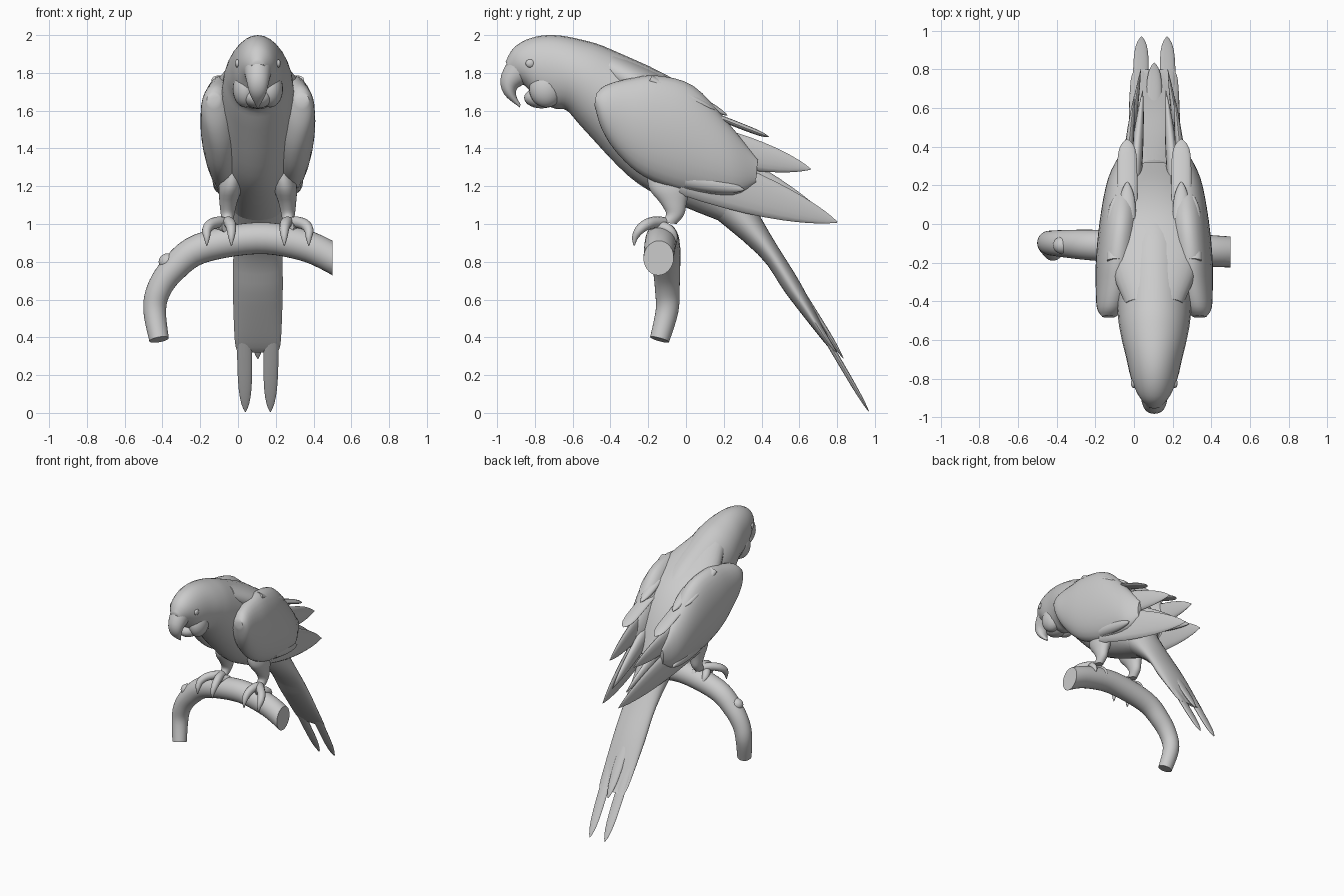
import bpy, bmesh, math
from mathutils import Vector

if "Cube" in bpy.data.objects:
    bpy.data.objects.remove(bpy.data.objects["Cube"])

AXIS = 0.105  # the bird's own mirror plane


def spline(keys, steps):
    """Catmull-Rom interpolation through tuples of any length."""
    out = []
    for i in range(len(keys) - 1):
        a, b, c, d = keys[max(i - 1, 0)], keys[i], keys[i + 1], keys[min(i + 2, len(keys) - 1)]
        for s in range(steps):
            t = s / steps
            out.append(tuple(q + 0.5 * t * (r - p + t * (2 * p - 5 * q + 4 * r - u + t * (3 * (q - r) + u - p)))
                             for p, q, r, u in zip(a, b, c, d)))
    return out + [tuple(keys[-1])]


def finish(name, bm):
    bmesh.ops.recalc_face_normals(bm, faces=bm.faces)
    me = bpy.data.meshes.new(name)
    bm.to_mesh(me)
    bm.free()
    me.shade_smooth()
    me.set_sharp_from_angle(angle=math.radians(50))
    bpy.context.collection.objects.link(bpy.data.objects.new(name, me))


def skin(rings):
    bm = bmesh.new()
    vs = [[bm.verts.new(p) for p in r] for r in rings]
    n = len(vs[0])
    for a, b in zip(vs, vs[1:]):
        for i in range(n):
            bm.faces.new((a[i], a[(i + 1) % n], b[(i + 1) % n], b[i]))
    bm.faces.new(vs[0])
    bm.faces.new(vs[-1])
    return bm


def ellipse(ty, tz, by, bz, w, cx=0, side=1, n=28):
    """Ring through a top and a bottom point, w = half width, cx = sideways offset."""
    ring = []
    for i in range(n):
        a = 2 * math.pi * i / n
        k = (1 + math.cos(a)) / 2
        ring.append((AXIS + side * (cx + w * math.sin(a)), by + (ty - by) * k, bz + (tz - bz) * k))
    return ring


def loft(name, keys, side=1):
    finish(name, skin([ellipse(*k, side=side) for k in spline(keys, 4)]))


def feather(name, root, tip, h, w, power=2, side=1):
    """Leaf-shaped blade; root and tip = sideways offset, y, z."""
    root, tip = Vector(root), Vector(tip)
    d = tip - root
    up = Vector((0, -d.z, d.y)).normalized()
    rings = []
    for s in range(13):
        t = 1 - (1 - s / 12) ** 2
        f = max(1 - t ** power, 0.02) ** 0.8
        c = root + d * t
        a, b = c + up * h * f, c - up * h * f
        rings.append(ellipse(a.y, a.z, b.y, b.z, w * f, c.x, side, 16))
    finish(name, skin(rings))


def tube(keys, ref, n=16, steps=5):
    """Round tube; key = x, y, z, radius."""
    pts = spline(keys, steps)
    rings = []
    for i, p in enumerate(pts):
        t = Vector(pts[min(i + 1, len(pts) - 1)][:3]) - Vector(pts[max(i - 1, 0)][:3])
        u = t.cross(Vector(ref)).normalized()
        v = t.cross(u).normalized()
        angles = [2 * math.pi * j / n for j in range(n)]
        rings.append([Vector(p[:3]) + p[3] * (u * math.cos(a) + v * math.sin(a)) for a in angles])
    return skin(rings)


def ball(name, loc, size):
    bm = bmesh.new()
    bmesh.ops.create_uvsphere(bm, u_segments=24, v_segments=14, radius=1)
    bmesh.ops.scale(bm, vec=size, verts=bm.verts)
    bmesh.ops.translate(bm, vec=loc, verts=bm.verts)
    finish(name, bm)


def toe(name, x0, x1, radius, sweep):
    """Toe and claw curling over the branch; sweep < 0 curls backwards."""
    keys = []
    for i in range(6):
        t = i / 5
        a = sweep * (t - 0.15)
        keys.append((x0 + (x1 - x0) * min(1, 2 * t), -.15 - radius * math.sin(a),
                     .895 + .92 * radius * math.cos(a), .028 * (1 - t ** 3) + .003))
    finish(name, tube(keys, (1, 0, 0), 12))


# Body with head
loft("body", [
    (-.955, 1.86, -.92, 1.77, .04), (-.91, 1.935, -.85, 1.73, .085), (-.82, 1.985, -.78, 1.65, .12),
    (-.70, 2.0, -.69, 1.61, .145), (-.55, 1.975, -.63, 1.60, .17), (-.38, 1.917, -.54, 1.50, .19),
    (0, 1.72, -.30, 1.25, .205), (.23, 1.40, -.10, 1.13, .175), (.36, 1.07, .22, 1.0, .12)])

# Flat back bridging the wings
loft("mantle", [
    (-.38, 1.905, -.45, 1.75, .15), (-.15, 1.80, -.25, 1.62, .235), (.05, 1.68, -.05, 1.50, .235),
    (.20, 1.49, .12, 1.36, .185), (.32, 1.23, .25, 1.18, .14)])

# Hooked beak and lower jaw
loft("upper_beak", [
    (-.90, 1.93, -.80, 1.76, .08), (-.978, 1.79, -.885, 1.725, .06),
    (-.965, 1.69, -.90, 1.685, .042), (-.88, 1.617, -.876, 1.632, .008)])
ball("lower_beak", (AXIS, -.765, 1.668), (.075, .092, .056))

# Tail core with a short middle feather
loft("tail", [
    (.27, 1.26, .03, 1.13, .14), (.45, .94, .38, .84, .13), (.61, .68, .53, .63, .132),
    (.76, .39, .73, .375, .122), (.80, .325, .785, .32, .105)])
feather("middle_tail_feather", (0, .60, .66), (0, .835, .285), .015, .04, 5)

for side, tag in ((1, "right"), (-1, "left")):
    # Face
    ball("cheek_" + tag, (AXIS + side * .065, -.74, 1.715), (.068, .09, .098))
    ball("eye_" + tag, (AXIS + side * .107, -.825, 1.85), (.014, .024, .022))

    # Folded wing
    loft("wing_" + tag, [
        (-.475, 1.69, -.485, 1.63, .035, .235), (-.425, 1.735, -.445, 1.50, .075, .222),
        (-.30, 1.77, -.36, 1.37, .103, .20), (-.15, 1.785, -.22, 1.25, .115, .187),
        (.04, 1.73, 0, 1.17, .112, .17), (.22, 1.54, .25, 1.15, .08, .16),
        (.38, 1.34, .37, 1.22, .015, .155)], side)

    # Long feathers fanned behind the wing, and the two long tail feathers
    feather("lower_primary_" + tag, (.19, 0, 1.28), (.07, .80, 1.01), .128, .03, 2.2, side)
    feather("upper_primary_" + tag, (.165, .05, 1.44), (.105, .66, 1.29), .10, .03, 2.3, side)
    feather("inner_primary_" + tag, (.12, .05, 1.40), (.06, .69, 1.09), .08, .04, 2, side)
    feather("tertial_" + tag, (.14, -.02, 1.64), (.14, .44, 1.46), .016, .052, 12, side)
    feather("covert_" + tag, (.20, 0, 1.24), (.20, .31, 1.18), .05, .04, 3, side)
    feather("long_tail_feather_" + tag, (.075, .55, .72), (.066, .97, .004), .014, .040, 9, side)

    # Ruffled shoulder feathers
    for i in range(4):
        y, z, cx = -.19 + .07 * i, 1.765 - .03 * i, .20 - .06 * (i % 2)
        feather(f"shoulder_feather_{i}_{tag}", (cx, y, z), (cx, y + .2, z - .1), .025, .045, 3, side)

    # Leg
    loft("leg_" + tag, [
        (.02, 1.36, -.20, 1.34, .045, .12), (.03, 1.22, -.20, 1.20, .063, .142),
        (.005, 1.12, -.135, 1.11, .047, .156), (-.01, 1.05, -.105, 1.05, .036, .16),
        (-.05, 1.0, -.14, 1.01, .03, .162)], side)

    # Two toes forward, two back
    for i in range(2):
        ankle = AXIS + side * .165
        toe(f"front_toe_{i}_{tag}", ankle, AXIS + side * (.14 + .13 * i), .125, 1.95)
        toe(f"back_toe_{i}_{tag}", ankle, AXIS + side * (.12 + .1 * i), .10, -1.7)

# Curved branch, sawn off flat at the right; key = x, z, radius
path = [(.62, .745, .08), (.5, .82, .08), (.34, .89, .083), (.1, .925, .084), (-.2, .87, .08),
        (-.345, .76, .072), (-.42, .65, .065), (-.441, .54, .06), (-.418, .388, .052)]
bm = tube([(x, -.12 - .05 * x - .25 * max(0, .55 - z), z, r) for x, z, r in path], (0, 1, 0), 28)
cut = bmesh.ops.bisect_plane(bm, geom=bm.verts[:] + bm.edges[:] + bm.faces[:], plane_co=(.5, 0, 0),
                             plane_no=(1, 0, 0), clear_outer=True)
bmesh.ops.contextual_create(bm, geom=[e for e in cut["geom_cut"] if isinstance(e, bmesh.types.BMEdge)])
finish("branch", bm)
ball("branch_knot", (-.37, -.11, .80), (.05, .045, .045))
